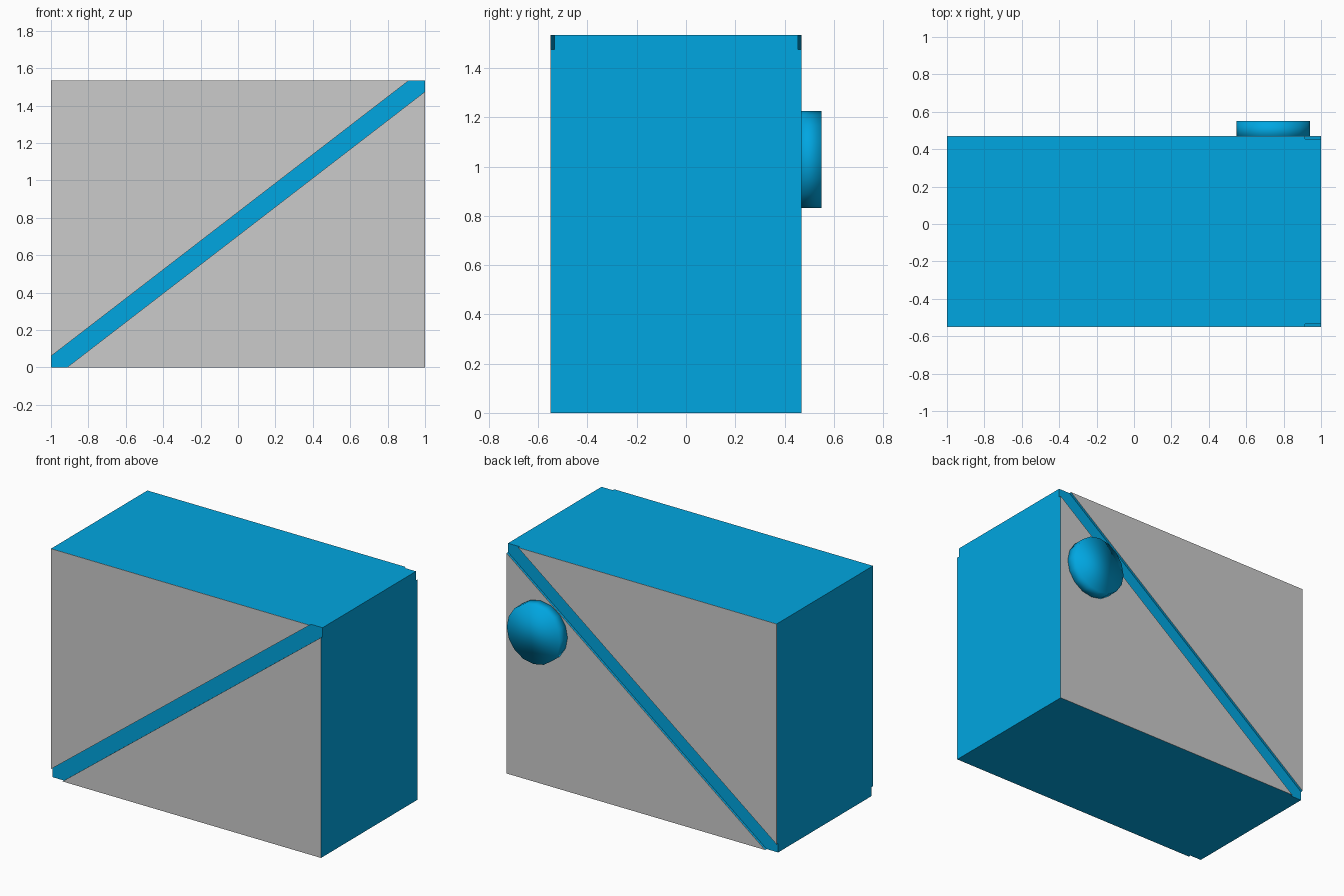
import bpy, bmesh, math

if "Cube" in bpy.data.objects:
    bpy.data.objects.remove(bpy.data.objects["Cube"])

H = 1.535               # body height
FRONT, BACK = -0.55, 0.47
RECESS, SKIN = 0.016, 0.002

blue = bpy.data.materials.new("blue")
blue.diffuse_color = (0.0, 0.38, 0.75, 1)
blue.use_nodes = True
blue.node_tree.nodes["Principled BSDF"].inputs["Base Color"].default_value = blue.diffuse_color


def prism(name, profile, y0, y1, mat=None):
    """Extrude an (x, z) outline from y0 to y1."""
    bm = bmesh.new()
    face = bm.faces.new([bm.verts.new((x, y0, z)) for x, z in profile])
    ext = bmesh.ops.extrude_face_region(bm, geom=[face])
    verts = [g for g in ext["geom"] if isinstance(g, bmesh.types.BMVert)]
    bmesh.ops.translate(bm, verts=verts, vec=(0, y1 - y0, 0))
    bmesh.ops.recalc_face_normals(bm, faces=bm.faces)
    mesh = bpy.data.meshes.new(name)
    bm.to_mesh(mesh)
    bm.free()
    obj = bpy.data.objects.new(name, mesh)
    bpy.context.collection.objects.link(obj)
    if mat:
        mesh.materials.append(mat)
    return obj


# Two triangles either side of the diagonal stripe
halves = {
    "upper": [(-1, 0.06), (0.915, H), (-1, H)],
    "lower": [(-0.915, 0), (1, 0), (1, H - 0.06)],
}
stripe = [(-1, 0), (-0.915, 0), (1, H - 0.06), (1, H), (0.915, H), (-1, 0.06)]

# Recessed diagonal stripe running through the body
prism("diagonal_stripe", stripe, FRONT + RECESS, BACK - RECESS, blue)

# Blue body halves with grey facing panels, front and back
for side, outline in halves.items():
    prism(side + "_body", outline, FRONT + SKIN, BACK - SKIN, blue)
    prism(side + "_front_panel", outline, FRONT, FRONT + SKIN)
    prism(side + "_back_panel", outline, BACK - SKIN, BACK)

# Round knob on the back, smooth shaded all over
bpy.ops.mesh.primitive_cylinder_add(
    vertices=16, radius=0.197, depth=0.10,
    location=(0.745, 0.50, 1.028), rotation=(math.pi / 2, 0, 0))
knob = bpy.context.object
knob.name = "back_knob"
knob.data.materials.append(blue)
bpy.ops.object.shade_smooth()
